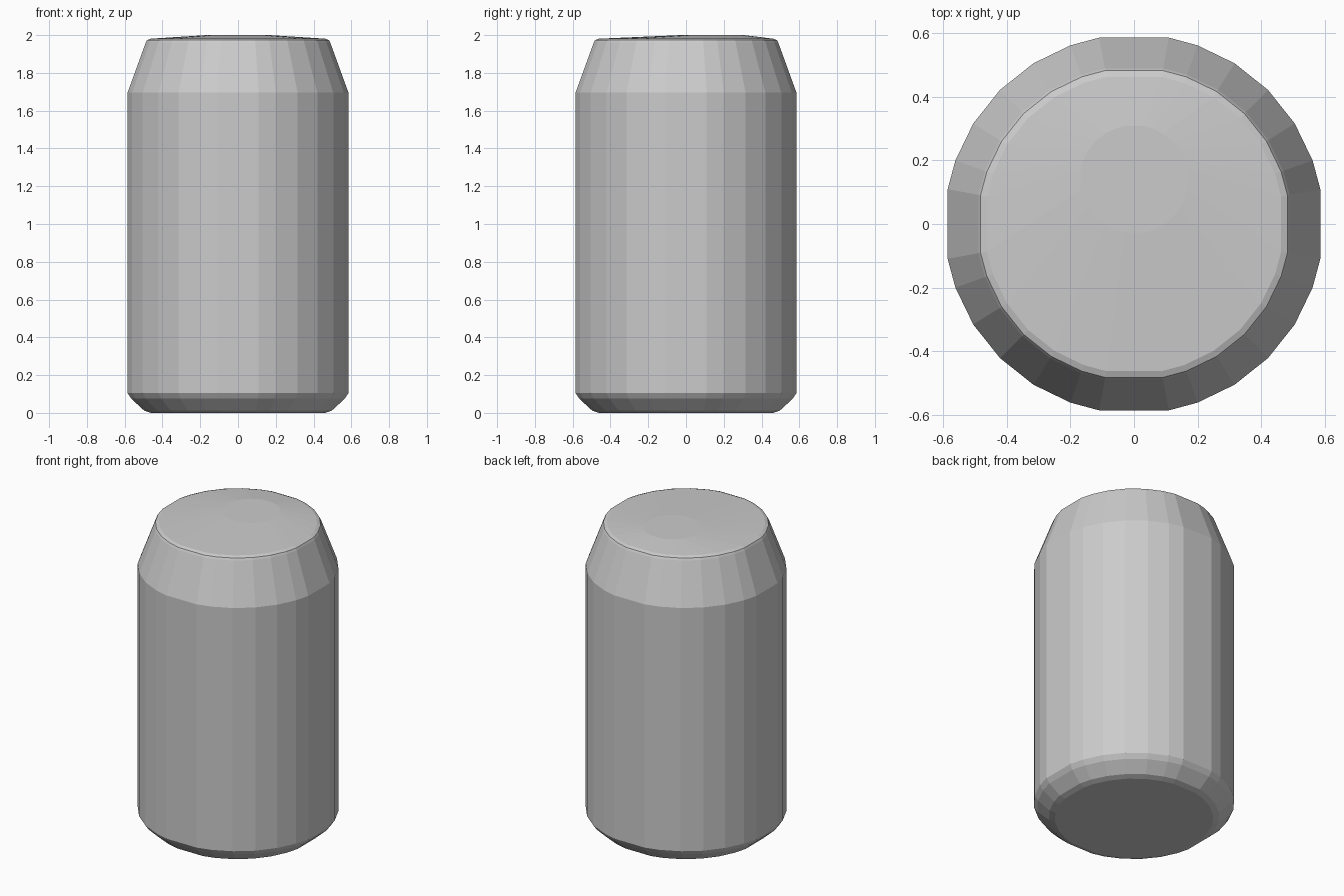
import bpy, bmesh, math

if "Cube" in bpy.data.objects:
    bpy.data.objects.remove(bpy.data.objects["Cube"])

# Uneven facet angles for one quadrant, repeated around the can
QUADRANT = [10.6, 19.6, 32, 45, 58, 70.4, 79.4]
ANGLES = [math.radians(q * 90 + a) for q in range(4) for a in QUADRANT]


def ring(bm, r, z, cy=0.0):
    return [bm.verts.new((r * math.cos(a), cy + r * math.sin(a), z)) for a in ANGLES]


def lathe(name, rings):
    """Bridge (radius, height, y offset) rings and cap both ends."""
    bm = bmesh.new()
    loops = [ring(bm, *p) for p in rings]
    n = len(ANGLES)
    for lo, hi in zip(loops, loops[1:]):
        for i in range(n):
            j = (i + 1) % n
            bm.faces.new((lo[i], lo[j], hi[j], hi[i]))
    bm.faces.new(loops[0][::-1])
    bm.faces.new(loops[-1])
    bmesh.ops.recalc_face_normals(bm, faces=bm.faces)
    me = bpy.data.meshes.new(name)
    bm.to_mesh(me)
    bm.free()
    ob = bpy.data.objects.new(name, me)
    bpy.context.collection.objects.link(ob)
    return ob


# Base chamfer, straight wall, tapered neck, rim and slightly off-centre domed lid
lathe("can_body", [
    (0.47, 0.0),
    (0.505, 0.012),
    (0.575, 0.075),
    (0.595, 0.105),
    (0.595, 1.695),
    (0.497, 1.96),
    (0.49, 1.973),
    (0.47, 1.981),
    (0.17, 2.0, 0.14),
])
